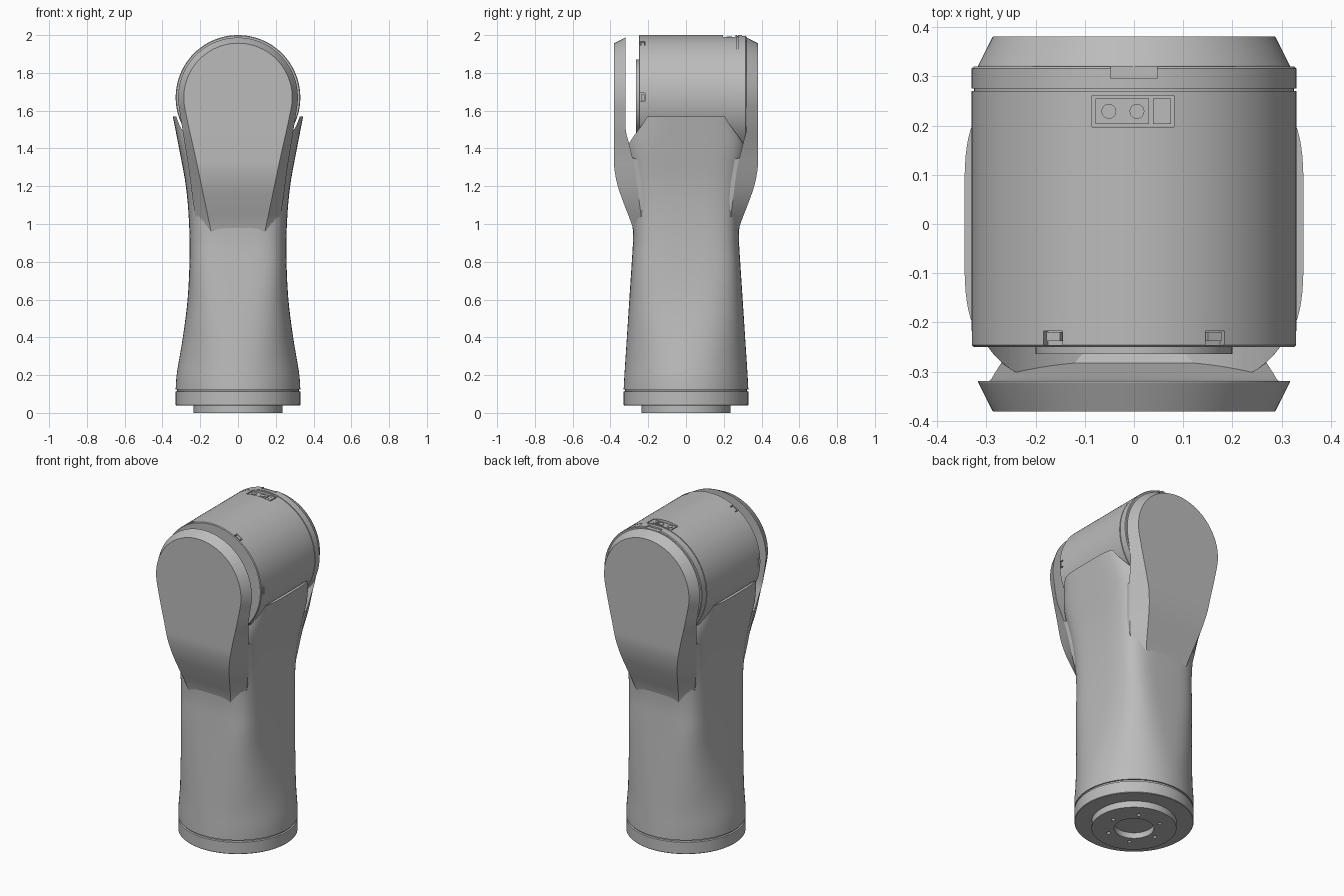
import bpy, bmesh, math
from mathutils import Matrix, Vector

if "Cube" in bpy.data.objects:
    bpy.data.objects.remove(bpy.data.objects["Cube"], do_unlink=True)

PIVOT = 1.67      # height of the joint axis
MOTOR_R = 0.33

grey = bpy.data.materials.new("satin grey")
grey.use_nodes = True
grey.diffuse_color = (0.5, 0.5, 0.5, 1)
grey.node_tree.nodes["Principled BSDF"].inputs["Base Color"].default_value = (0.5, 0.5, 0.5, 1)


def finish(name, bm, angle=30):
    bmesh.ops.remove_doubles(bm, verts=bm.verts, dist=1e-5)
    bmesh.ops.recalc_face_normals(bm, faces=bm.faces)
    mesh = bpy.data.meshes.new(name)
    bm.to_mesh(mesh)
    bm.free()
    obj = bpy.data.objects.new(name, mesh)
    bpy.context.collection.objects.link(obj)
    mesh.materials.append(grey)
    smooth(obj, angle)
    return obj


def smooth(obj, angle=30):
    bpy.ops.object.select_all(action='DESELECT')
    obj.select_set(True)
    bpy.context.view_layer.objects.active = obj
    bpy.ops.object.shade_smooth_by_angle(angle=math.radians(angle))


def loft(bm, loops):
    """Skin closed loops of equal length and cap both ends."""
    rings = [[bm.verts.new(p) for p in loop] for loop in loops]
    n = len(rings[0])
    for a, b in zip(rings, rings[1:]):
        for i in range(n):
            j = (i + 1) % n
            bm.faces.new((a[i], a[j], b[j], b[i]))
    bm.faces.new(rings[0][::-1])
    bm.faces.new(rings[-1])


def lathe(name, profile, matrix=Matrix(), steps=96):
    """Spin (radius, height) pairs around z, then place."""
    bm = bmesh.new()
    verts = [bm.verts.new((r, 0, h)) for r, h in profile]
    edges = [bm.edges.new(pair) for pair in zip(verts, verts[1:])]
    bmesh.ops.spin(bm, geom=verts + edges, axis=(0, 0, 1), cent=(0, 0, 0),
                   angle=math.tau, steps=steps)
    bmesh.ops.transform(bm, matrix=matrix, verts=bm.verts)
    return finish(name, bm)


def add_box(bm, centre, size, turn=Matrix()):
    place = turn @ Matrix.Translation(centre) @ Matrix.Diagonal((*size, 1))
    bmesh.ops.create_cube(bm, size=1, matrix=place)


def add_rod(bm, centre, radius, depth, turn=Matrix(), sides=24):
    bmesh.ops.create_cone(bm, cap_ends=True, segments=sides, radius1=radius,
                          radius2=radius, depth=depth,
                          matrix=turn @ Matrix.Translation(centre))


def carve(obj, bm):
    """Subtract the solids held in bm from obj."""
    cutter = finish("cutter", bm)
    cutter.hide_render = True
    mod = obj.modifiers.new("carve", 'BOOLEAN')
    mod.operation = 'DIFFERENCE'
    mod.solver = 'EXACT'
    mod.object = cutter
    bpy.context.view_layer.objects.active = obj
    bpy.ops.object.modifier_apply(modifier=mod.name)
    bpy.data.objects.remove(cutter, do_unlink=True)
    smooth(obj)


def curve(keys, z):
    """Smooth interpolation through (z, value) keys."""
    z = min(max(z, keys[0][0]), keys[-1][0])
    i = next(k for k in range(len(keys) - 1) if z <= keys[k + 1][0])

    def slope(k):
        a, b = keys[max(k - 1, 0)], keys[min(k + 1, len(keys) - 1)]
        return (b[1] - a[1]) / (b[0] - a[0])
    (z0, v0), (z1, v1) = keys[i], keys[i + 1]
    h = z1 - z0
    t = (z - z0) / h
    return (v0 * (1 + 2 * t) * (1 - t) ** 2 + v1 * t * t * (3 - 2 * t)
            + h * t * (1 - t) * (slope(i) * (1 - t) - slope(i + 1) * t))


# Arm body: round at the foot, squarer and flared towards the cradle
WIDTH = [(.125, .33), (.2, .325), (.4, .292), (.6, .267), (.8, .257),
         (1.0, .259), (1.2, .276), (1.4, .312), (1.57, .345)]
DEPTH = [(.125, .33), (.2, .326), (.4, .313), (.6, .3), (.8, .287), (.92, .281),
         (1.1, .289), (1.3, .315), (1.42, .328), (1.57, .29)]
SQUARE = [(.125, 2), (.3, 2.2), (.55, 3), (.8, 4), (1.2, 4.2), (1.57, 4.5)]


def section(z, count=96):
    a, b, n = curve(WIDTH, z), curve(DEPTH, z), curve(SQUARE, z)
    loop = []
    for i in range(count):
        c, s = math.cos(math.tau * i / count), math.sin(math.tau * i / count)
        loop.append((math.copysign(a * abs(c) ** (2 / n), c),
                     math.copysign(b * abs(s) ** (2 / n), s), z))
    return loop


bm = bmesh.new()
levels = 44
loft(bm, [section(.125 + (1.57 - .125) * i / levels) for i in range(levels + 1)])
arm_body = finish("arm_body", bm)

# Cradle hollow for the motor
along_y = Matrix.Translation((0, 0, PIVOT)) @ Matrix.Rotation(math.pi / 2, 4, 'X')
bm = bmesh.new()
add_rod(bm, (0, 0, 0), MOTOR_R + .012, 1, along_y, 128)
carve(arm_body, bm)

# Cheeks: chamfered keyhole plates that sink into the body
FACE_X = [(.9, .13), (1.03, .157), (1.12, .176), (1.25, .203), (1.4, .235), (1.5, .258), (1.6, .279)]
FACE_Y = [(.9, .262), (1.0, .288), (1.1, .326), (1.2, .361), (1.29, .379), (1.36, .381), (1.6, .381)]
RIM_X = [(.9, .2), (1.1, .235), (1.3, .262), (1.45, .286), (1.6, .31)]
RIM_Y = [(.9, .22), (1.1, .245), (1.3, .272), (1.42, .3), (1.5, .32), (1.6, .32)]


def cheek(name, side):
    rows = []
    for i in range(29):
        z = .9 + .7 * i / 28
        back = .2 if z < 1.34 else min(curve(RIM_Y, z), .319)
        rows.append((curve(FACE_X, z), z, curve(FACE_Y, z),
                     curve(RIM_X, z), z, curve(RIM_Y, z), back))
    for i in range(1, 37):
        a = math.radians(-12 + 102 * i / 36)
        c, s = math.cos(a), math.sin(a)
        rows.append((.287 * c, PIVOT + .287 * s, .381,
                     .317 * c, PIVOT + .317 * s, .322, .319))
    loops = []
    for fx, fz, fy, rx, rz, ry, back in rows:
        half = [(rx, back, rz), (rx, ry, rz), (fx, fy, fz)]
        loop = half + [(-x, y, z) for x, y, z in reversed(half)]
        loops.append([(x, y * side, z) for x, y, z in loop])
    bm = bmesh.new()
    loft(bm, loops)
    return finish(name, bm, 22)


cheek("front_cheek", -1)
cheek("back_cheek", 1)

# Motor drum with its front boss and rear lip
motor = lathe("motor_drum", [
    (0, .264), (.2, .264), (.2, .25), (.326, .25), (MOTOR_R, .246), (MOTOR_R, -.27),
    (.325, -.27), (.325, -.275), (MOTOR_R, -.275), (MOTOR_R, -.316), (.326, -.32), (0, -.32)],
    along_y, 128)


def around(angle):
    return Matrix.Translation((0, 0, PIVOT)) @ Matrix.Rotation(math.radians(angle), 4, 'Y')


clip_turns = [around(30 + 60 * k) for k in range(6)]
top = around(0)
bm = bmesh.new()
for turn in clip_turns:
    add_box(bm, (0, -.232, MOTOR_R), (.045, .028, .04), turn)
add_box(bm, (0, .311, MOTOR_R), (.095, .03, .02), top)
add_box(bm, (-.002, .229, MOTOR_R), (.166, .064, .036), top)
carve(motor, bm)

# Latch hooks in the notches
bm = bmesh.new()
for turn in clip_turns:
    add_box(bm, (0, -.229, MOTOR_R - .012), (.032, .018, .02), turn)
finish("latch_hooks", bm)

# Connector: socket plate, two round contacts, small data plug
bm = bmesh.new()
add_box(bm, (-.024, .229, .312), (.108, .052, .012), top)
add_box(bm, (.057, .229, .314), (.036, .052, .014), top)
for x in (-.051, .006):
    add_rod(bm, (x, .229, .318), .015, .008, top)
for y in (.217, .241):
    add_box(bm, (.054, y, .3215), (.006, .006, .003), top)
finish("connector", bm)

# Foot: base ring, mounting flange with bore and bolt holes
lathe("base_ring", [(0, .04), (.327, .04), (MOTOR_R, .043), (MOTOR_R, .113),
                    (.322, .116), (.322, .13), (0, .13)])
flange = lathe("mounting_flange", [(0, 0), (.235, 0), (.235, .06), (0, .06)])
bm = bmesh.new()
add_rod(bm, (0, 0, 0), .11, .07, sides=48)
for k in range(6):
    a = math.tau * k / 6
    add_rod(bm, (.15 * math.cos(a), .15 * math.sin(a), 0), .011, .06)
carve(flange, bm)
